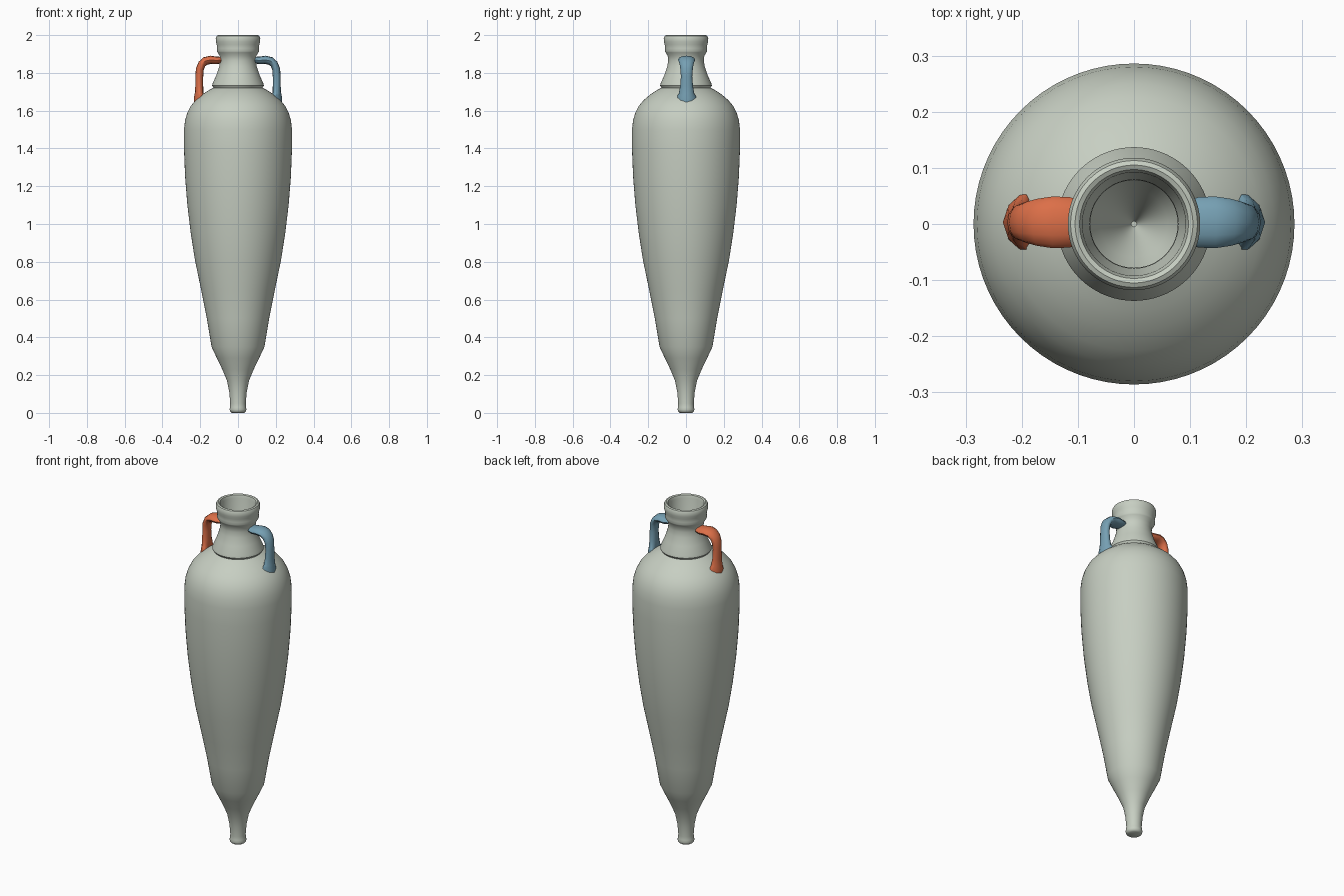
import bpy
import bmesh
import math

if "Cube" in bpy.data.objects:
    bpy.data.objects.remove(bpy.data.objects["Cube"], do_unlink=True)


def make_material(name, color):
    material = bpy.data.materials.new(name)
    material.use_nodes = True
    material.diffuse_color = (*color, 1)
    material.node_tree.nodes["Principled BSDF"].inputs["Base Color"].default_value = (*color, 1)
    return material


def finish(name, bm, material, angle):
    bmesh.ops.recalc_face_normals(bm, faces=bm.faces[:])
    mesh = bpy.data.meshes.new(name)
    bm.to_mesh(mesh)
    bm.free()
    mesh.materials.append(material)
    obj = bpy.data.objects.new(name, mesh)
    bpy.context.collection.objects.link(obj)
    bpy.ops.object.select_all(action="DESELECT")
    obj.select_set(True)
    bpy.context.view_layer.objects.active = obj
    bpy.ops.object.shade_smooth_by_angle(angle=math.radians(angle))
    return obj


def skin(bm, rings):
    """Join successive closed vertex rings with quads and cap both ends."""
    for lower, upper in zip(rings, rings[1:]):
        count = len(lower)
        for i in range(count):
            j = (i + 1) % count
            bm.faces.new((lower[i], lower[j], upper[j], upper[i]))
    bm.faces.new(rings[0])
    bm.faces.new(rings[-1])


def lathe(name, profile, material, segments=72):
    bm = bmesh.new()
    rings = []
    for radius, z in profile:
        angles = [math.tau * i / segments for i in range(segments)]
        rings.append([bm.verts.new((radius * math.cos(a), radius * math.sin(a), z))
                      for a in angles])
    skin(bm, rings)
    return finish(name, bm, material, 38)


def handle(name, side, material, sides=12):
    bm = bmesh.new()
    rings = []
    for k, (x, z, half_width, half_depth, curl) in enumerate(HANDLE_PATH):
        before = HANDLE_PATH[max(k - 1, 0)]
        after = HANDLE_PATH[min(k + 1, len(HANDLE_PATH) - 1)]
        dx, dz = after[0] - before[0], after[1] - before[1]
        length = math.hypot(dx, dz)
        nx, nz = -dz / length, dx / length
        ring = []
        for i in range(sides):
            a = math.tau * i / sides
            y = half_width * math.cos(a)
            depth = half_depth * math.sin(a)
            ring.append(bm.verts.new((side * (x + nx * depth - curl * y * y),
                                      y + 0.003, z + nz * depth)))
        rings.append(ring)
    skin(bm, rings)
    return finish(name, bm, material, 50)


clay = make_material("pale grey green clay", (0.57, 0.62, 0.54))
orange = make_material("burnt orange", (0.72, 0.16, 0.065))
blue = make_material("dusty blue", (0.18, 0.35, 0.45))

# Outer wall from the foot up to the shoulder, as radius and height
belly = [(0.14, 0.35), (0.165, 0.5), (0.195, 0.65), (0.228, 0.81), (0.25, 0.95),
         (0.268, 1.1), (0.28, 1.25), (0.286, 1.4), (0.286, 1.5), (0.28, 1.55),
         (0.268, 1.59), (0.25, 1.625), (0.225, 1.655), (0.19, 1.685), (0.155, 1.708)]
foot = [(0.032, 0), (0.041, 0.006), (0.045, 0.018), (0.042, 0.03), (0.041, 0.05),
        (0.046, 0.11), (0.058, 0.17), (0.083, 0.23), (0.112, 0.29)]
neck = [(0.13, 1.721), (0.137, 1.732), (0.134, 1.745), (0.114, 1.79), (0.099, 1.835),
        (0.094, 1.865), (0.097, 1.89), (0.108, 1.908)]
rim = [(0.112, 1.915), (0.11, 1.93), (0.113, 1.95), (0.117, 1.965), (0.118, 1.985),
       (0.113, 1.996), (0.105, 2), (0.097, 1.996), (0.092, 1.98)]

# Inner wall follows the outside down to a pointed floor
throat = [(0.09, 1.92), (0.079, 1.89), (0.078, 1.85), (0.085, 1.82), (0.11, 1.755)]
inside = [(radius - 0.022, z - 0.012) for radius, z in reversed(belly)]
floor = [(0.06, 0.23), (0.025, 0.15), (0.005, 0.1)]
lathe("amphora_body", foot + belly + neck + rim + throat + inside + floor, clay)

# Strap handles: x, z, half width, half depth, inward wrap on the shoulder
HANDLE_PATH = [(0.088, 1.868, 0.036, 0.017, 0), (0.115, 1.866, 0.045, 0.02, 0),
               (0.145, 1.869, 0.046, 0.022, 0), (0.172, 1.863, 0.042, 0.022, 0),
               (0.191, 1.847, 0.037, 0.021, 0), (0.202, 1.82, 0.033, 0.021, 0),
               (0.205, 1.78, 0.03, 0.021, 0), (0.205, 1.73, 0.034, 0.021, 1),
               (0.206, 1.69, 0.041, 0.023, 4), (0.21, 1.665, 0.058, 0.024, 8),
               (0.212, 1.645, 0.062, 0.022, 8)]
handle("right_handle", -1, orange)
handle("left_handle", 1, blue)
